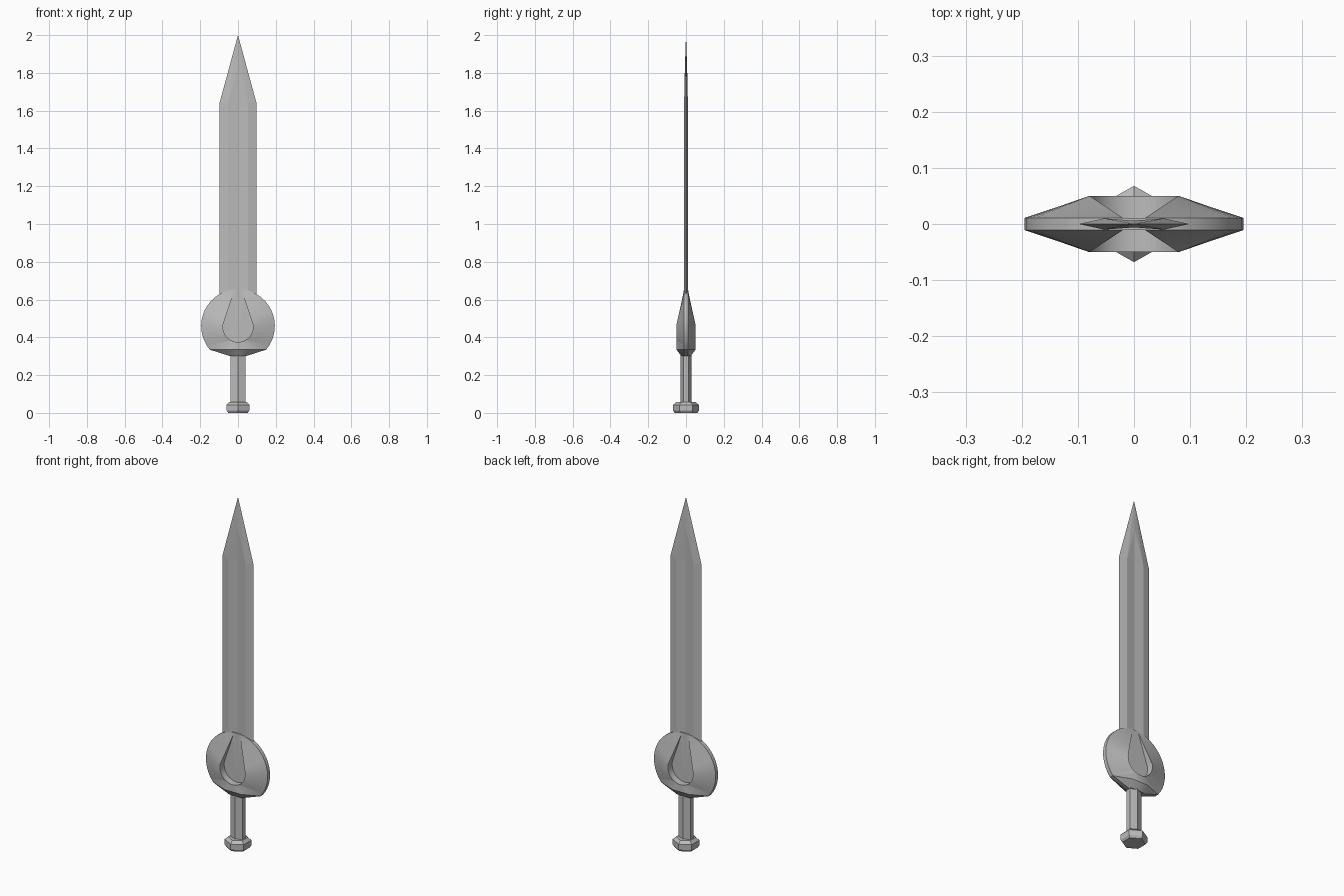
import bpy
import bmesh
from math import radians, cos, sin

cube = bpy.data.objects.get("Cube")
if cube:
    bpy.data.objects.remove(cube, do_unlink=True)

steel = bpy.data.materials.new("grey steel")
steel.use_nodes = True
steel.diffuse_color = (0.5, 0.5, 0.5, 1)
steel.node_tree.nodes["Principled BSDF"].inputs["Base Color"].default_value = (0.5, 0.5, 0.5, 1)


def build(name, polygons, mirrored=True, smooth=False):
    """Make an object from polygons, mirrored over x and y when asked."""
    bm = bmesh.new()
    signs = [(a, b) for a in (1, -1) for b in (1, -1)] if mirrored else [(1, 1)]
    for sx, sy in signs:
        for poly in polygons:
            bm.faces.new([bm.verts.new((sx * x, sy * y, z)) for x, y, z in poly])
    bmesh.ops.remove_doubles(bm, verts=bm.verts[:], dist=0.0002)
    bmesh.ops.recalc_face_normals(bm, faces=bm.faces[:])
    mesh = bpy.data.meshes.new(name)
    bm.to_mesh(mesh)
    bm.free()
    mesh.materials.append(steel)
    obj = bpy.data.objects.new(name, mesh)
    bpy.context.collection.objects.link(obj)
    if smooth:
        bpy.ops.object.select_all(action="DESELECT")
        obj.select_set(True)
        bpy.context.view_layer.objects.active = obj
        bpy.ops.object.shade_smooth_by_angle(angle=radians(25))
    return obj


def strip(a, b):
    """Quads, or triangles where points meet, between two equal rows."""
    faces = []
    for i in range(len(a) - 1):
        quad = [a[i], a[i + 1], b[i + 1], b[i]]
        faces.append(list(dict.fromkeys(quad)))
    return [f for f in faces if len(f) > 2]


def hex_loft(name, rings):
    """Closed six-sided loft through (z, half width, half depth) rings."""
    loops = []
    for z, w, d in rings:
        loops.append([(w * sin(radians(60 * k)) / sin(radians(60)), d * cos(radians(60 * k)), z)
                      for k in range(6)])
    faces = [loops[0], loops[-1]]
    for low, high in zip(loops, loops[1:]):
        faces += strip(low + low[:1], high + high[:1])
    return build(name, faces, mirrored=False)


# Blade: shallow central hollow, bevelled edges and a long point
def blade_row(z):
    return [(0, 0.005, z), (0.053, 0.01, z), (0.098, 0, z)]


base, shoulder = blade_row(0.5), blade_row(1.64)
ridge, tip = (0, 0.006, 1.83), (0, 0, 2)
build("blade", strip(base, shoulder) + [
    [shoulder[0], shoulder[1], ridge],
    [shoulder[1], shoulder[2], tip],
    [shoulder[1], tip, ridge],
    base + [(0, 0, 0.5)],
])

# Guard: round disc rising to the lip of a teardrop recess
RIM, LIP, STEPS = 0.011, 0.05, 16
outer, inner = [], []
for i in range(STEPS):
    a = radians(84 - i * 124 / (STEPS - 1))
    outer.append((0.195 * cos(a), RIM, 0.46 + 0.195 * sin(a)))
rim = list(outer)
outer += [(0.05, LIP, outer[-1][2]), (0, LIP, outer[-1][2])]
for i in range(len(outer)):
    if i <= 8:
        t = i / 8
        inner.append((0.02 + 0.059 * t, RIM + (LIP - RIM) * t, 0.645 - 0.176 * t))
    else:
        a = radians(10 - (i - 8) * 100 / 9)
        inner.append((0.08 * cos(a), LIP, 0.455 + 0.08 * sin(a)))
floor = [(x, RIM, z) for x, y, z in inner]
under = [(0.04, RIM, 0.3), (0.04, 0.024, 0.3), (0, 0.024, 0.3)]
rim.append(under[0])
faces = strip(outer, inner) + strip(inner, floor)
faces += strip(outer[-3:], under)
faces += strip(rim, [(x, 0, z) for x, y, z in rim])
faces.append([(0, RIM, outer[0][2]), outer[0]] + floor)
faces.append([(0, RIM, outer[0][2]), outer[0], (outer[0][0], 0, outer[0][2]), (0, 0, outer[0][2])])
faces.append(under + [(0, 0, 0.3), (0.04, 0, 0.3)])
build("guard", faces, smooth=True)

# Grip and pommel: six-sided, with a ridge to the front and back
hex_loft("grip", [(0.04, 0.039, 0.028), (0.31, 0.039, 0.028)])
hex_loft("pommel", [(0, 0.052, 0.06), (0.012, 0.06, 0.068),
                    (0.043, 0.06, 0.068), (0.058, 0.045, 0.05)])
